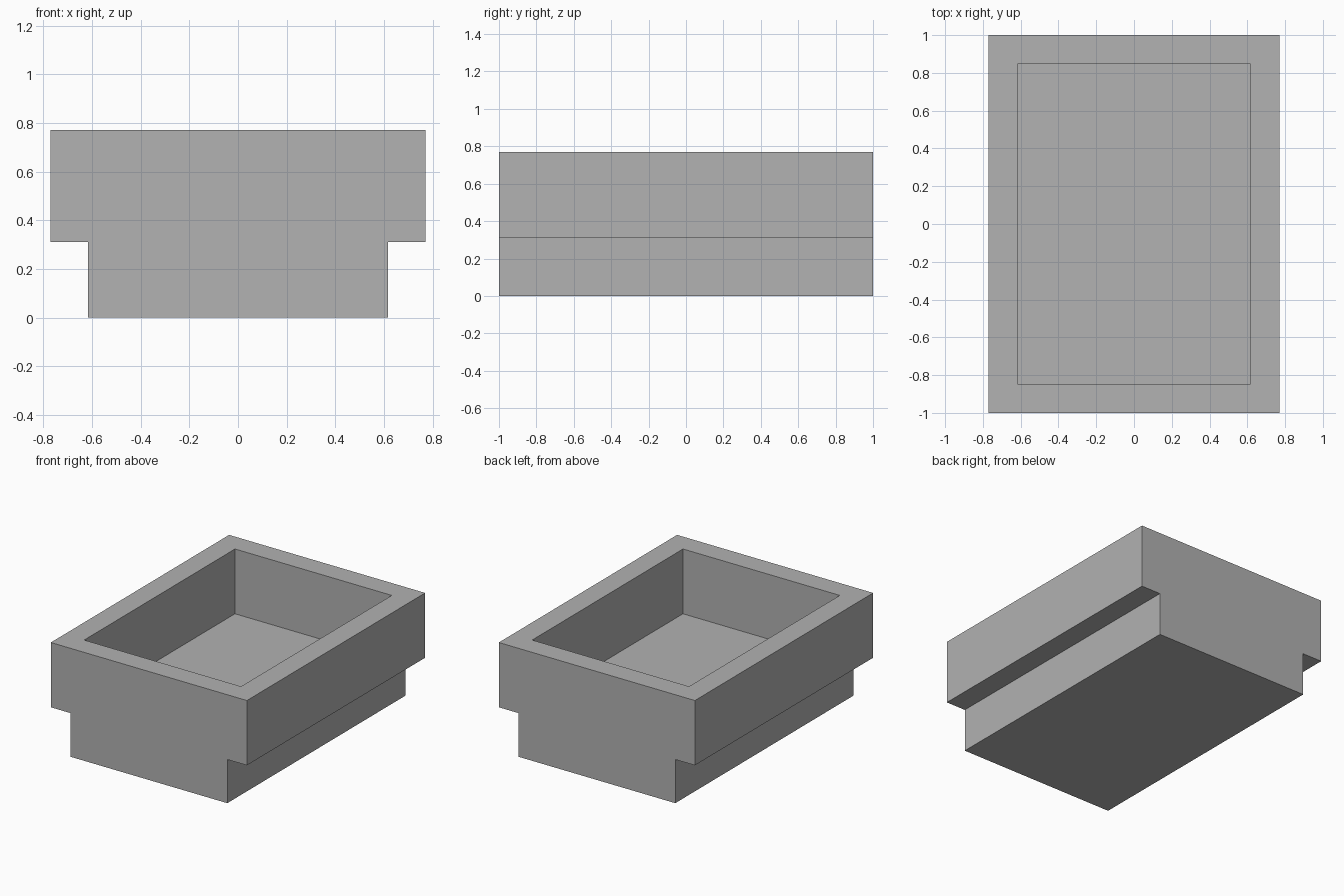
import bpy
import bmesh
from mathutils import Vector

old = bpy.data.objects.get("Cube")
if old:
    bpy.data.objects.remove(old, do_unlink=True)

LENGTH = 2.0       # along y
HALF_W = 0.77      # upper half width
WALL = 0.154       # rim thickness and side step
HEIGHT = 0.77
STEP_Z = 0.31      # underside of the ledges and cavity floor

# Plain grey material
grey = bpy.data.materials.new("plain grey")
grey.use_nodes = True
colour = (0.445, 0.445, 0.445, 1.0)
grey.diffuse_color = colour
grey.node_tree.nodes["Principled BSDF"].inputs["Base Color"].default_value = colour

# Stepped cross-section: right half, mirrored to the left
half = [(HALF_W - WALL, 0), (HALF_W - WALL, STEP_Z), (HALF_W, STEP_Z), (HALF_W, HEIGHT)]
profile = half + [(-x, z) for x, z in reversed(half)]

bm = bmesh.new()
section = bm.faces.new([bm.verts.new((x, -LENGTH / 2, z)) for x, z in profile])
swept = bmesh.ops.extrude_face_region(bm, geom=[section])["geom"]
bmesh.ops.translate(bm, vec=(0, LENGTH, 0),
                    verts=[v for v in swept if isinstance(v, bmesh.types.BMVert)])
bmesh.ops.recalc_face_normals(bm, faces=bm.faces)

# Cavity: inset the top, then push it down to the floor
top = max(bm.faces, key=lambda f: f.calc_center_median().z)
bmesh.ops.inset_region(bm, faces=[top], thickness=WALL, use_even_offset=True)
floor = bmesh.ops.extrude_discrete_faces(bm, faces=[top])["faces"][0]
bmesh.ops.translate(bm, vec=Vector((0, 0, STEP_Z - HEIGHT)), verts=floor.verts)
bmesh.ops.recalc_face_normals(bm, faces=bm.faces)

mesh = bpy.data.meshes.new("stepped_tray")
bm.to_mesh(mesh)
bm.free()
mesh.materials.append(grey)
tray = bpy.data.objects.new("stepped_tray", mesh)
bpy.context.collection.objects.link(tray)
